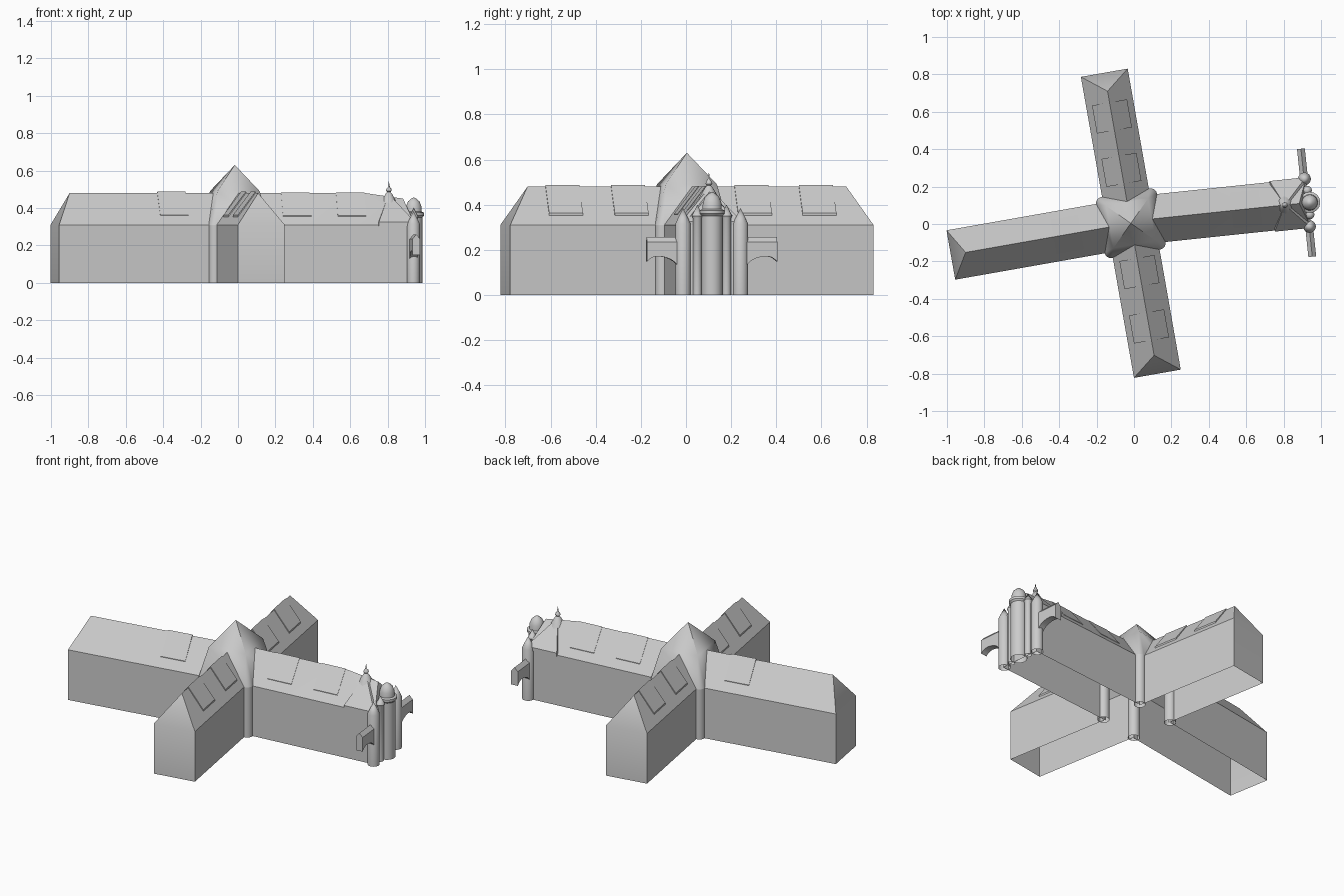
import bpy, bmesh, math
from mathutils import Vector

if "Cube" in bpy.data.objects:
    bpy.data.objects.remove(bpy.data.objects["Cube"])

stone = bpy.data.materials.new("grey_stone")
stone.diffuse_color = (0.6, 0.6, 0.6, 1)
stone.use_nodes = True
stone.node_tree.nodes["Principled BSDF"].inputs["Base Color"].default_value = stone.diffuse_color
C = (-0.017, 0.004)      # centre of the crossing
E = (-0.017, 0.015)      # origin of the east wing axis
EA = 6                   # east wing angle
WALL, RIDGE, HALF = 0.31, 0.48, 0.13


def finish(name, bm, origin=(0, 0), angle=0):
    bmesh.ops.recalc_face_normals(bm, faces=bm.faces)
    me = bpy.data.meshes.new(name)
    bm.to_mesh(me)
    bm.free()
    me.materials.append(stone)
    ob = bpy.data.objects.new(name, me)
    bpy.context.collection.objects.link(ob)
    ob.location = (origin[0], origin[1], 0)
    ob.rotation_euler.z = math.radians(angle)
    bpy.ops.object.select_all(action='DESELECT')
    ob.select_set(True)
    bpy.context.view_layer.objects.active = ob
    bpy.ops.object.shade_smooth_by_angle(angle=math.radians(35))
    return ob


def mesh(name, verts, faces, origin, angle):
    bm = bmesh.new()
    vs = [bm.verts.new(v) for v in verts]
    for f in faces:
        bm.faces.new([vs[i] for i in f])
    return finish(name, bm, origin, angle)


def lathe(name, profile, at, origin, angle, n=24):
    # round part from (radius, height) pairs
    bm = bmesh.new()
    rings = [[bm.verts.new((at[0] + r * math.cos(i * math.tau / n),
                            at[1] + r * math.sin(i * math.tau / n), z))
              for i in range(n)] for r, z in profile]
    for a, b in zip(rings, rings[1:]):
        for i in range(n):
            j = (i + 1) % n
            bm.faces.new((a[i], a[j], b[j], b[i]))
    bmesh.ops.remove_doubles(bm, verts=bm.verts, dist=1e-5)
    return finish(name, bm, origin, angle)


def wing(name, length, inset, end_z, half, origin, angle, bend=None):
    # open-bottomed walls with a hipped roof that starts in the valley
    bend = bend or (length - inset - 0.01)
    bz = RIDGE
    v = [(half, -half, 0), (length, -half, 0), (length, half, 0), (half, half, 0),
         (half, -half, WALL), (length, -half, WALL), (length, half, WALL), (half, half, WALL),
         (0, 0, RIDGE), (bend, 0, bz), (length - inset, 0, end_z)]
    f = [(0, 1, 5, 4), (1, 2, 6, 5), (2, 3, 7, 6),
         (4, 5, 9, 8), (5, 10, 9), (7, 8, 9, 6), (6, 9, 10), (5, 6, 10)]
    return mesh(name, v, f, origin, angle)


def skylight(name, u, origin, angle, lift=0.007):
    # folded panel sitting astride the ridge
    slope = (RIDGE - WALL) / HALF
    w, l = 0.095, 0.076
    top, low = RIDGE + lift, RIDGE + lift - slope * w
    v = []
    for x in (u - l, u + l):
        v += [(x, -w, low - 0.012), (x, -w, low), (x, 0, top), (x, w, low),
              (x, w, low - 0.012), (x, 0, top - 0.012)]
    f = [(i, (i + 1) % 6, (i + 1) % 6 + 6, i + 6) for i in range(6)]
    f += [(0, 1, 2, 5), (5, 2, 3, 4), (6, 7, 8, 11), (11, 8, 9, 10)]
    return mesh(name, v, f, origin, angle)


# Four wings
wing("north_wing", 0.817, 0.10, RIDGE, 0.127, C, 100)
wing("west_wing", 0.977, 0.08, RIDGE, 0.134, C, 190)
wing("south_wing", 0.817, 0.10, RIDGE, 0.127, C, 280)
wing("east_wing", 0.955, 0.05, 0.45, HALF, E, EA, bend=0.70)

# Roof panels
for name, origin, angle, spots in (("north", C, 100, (0.29, 0.58)), ("west", C, 190, (0.345,)),
                                   ("south", C, 280, (0.265, 0.56)), ("east", E, EA, (0.325, 0.62))):
    for k, u in enumerate(spots):
        skylight(f"{name}_roof_panel_{k}", u, origin, angle, 0.003 if name == "east" else 0.007)

# Crossing roof: hull from the four corner columns up to the pyramid
bm = bmesh.new()
for k in range(4):
    a = math.radians(45 + 90 * k)
    cx, cy = 0.187 * math.cos(a), 0.187 * math.sin(a)
    for i in range(16):
        t = i * math.tau / 16
        bm.verts.new((cx + 0.033 * math.cos(t), cy + 0.033 * math.sin(t), WALL))
    bm.verts.new((0.162 * math.cos(a), 0.162 * math.sin(a), 0.49))
bm.verts.new((0, 0, 0.63))
res = bmesh.ops.convex_hull(bm, input=bm.verts)
bm.normal_update()
bmesh.ops.delete(bm, geom=[f for f in bm.faces if f.normal.z < -0.9], context='FACES')
finish("crossing_roof", bm, C, 10)
for k in range(4):
    a = math.radians(45 + 90 * k)
    lathe(f"crossing_column_{k}", [(0.033, 0), (0.033, WALL)],
          (0.187 * math.cos(a), 0.187 * math.sin(a)), C, 10)

# East end: cross roof with a flared base and finial
X0, X1, XM, B, Z = 0.76, 0.955, 0.828, 0.136, 0.325
mesh("east_cross_roof",
     [(X0, -B, WALL - 0.005), (X1, -B, WALL - 0.005), (X1, B, WALL - 0.005), (X0, B, WALL - 0.005),
      (X0, -B, Z), (X1, -B, Z), (X1, B, Z), (X0, B, Z), (XM, 0, 0.475)],
     [(0, 1, 5, 4), (1, 2, 6, 5), (2, 3, 7, 6), (3, 0, 4, 7),
      (4, 5, 8), (5, 6, 8), (6, 7, 8), (7, 4, 8)], E, EA)
lathe("east_finial", [(0.06, 0.40), (0.035, 0.445), (0.018, 0.475), (0.009, 0.485), (0.015, 0.492),
                      (0.013, 0.503), (0.006, 0.51), (0, 0.545)], (XM, 0), E, EA, 16)

# East facade: central domed tower and corner columns
lathe("east_tower", [(0.047, 0), (0.047, 0.35), (0.056, 0.36), (0.056, 0.375), (0.043, 0.38),
                     (0.041, 0.41), (0.031, 0.435), (0.014, 0.45), (0, 0.457)], (0.962, 0), E, EA)
for side in (-1, 1):
    lathe(f"facade_column_{side + 1}", [(0.034, 0), (0.034, 0.315), (0.025, 0.335), (0, 0.385)],
          (0.947, side * 0.128), E, EA)
    lathe(f"inner_column_{side + 1}", [(0.02, 0), (0.02, 0.34), (0.025, 0.35), (0, 0.40)],
          (0.955, side * 0.065), E, EA, 16)

# Arched side arms with a gabled top
N = 12
for side in (-1, 1):
    bm = bmesh.new()
    y0, y1, xc, w = 0.145, 0.29, 0.945, 0.021
    rows = []
    for i in range(N + 1):
        t = i / N
        s = min(1, max(0, (t - 0.05) / 0.9))
        low = 0.12 + 0.028 * t + 0.035 * math.sqrt(max(0, 1 - (2 * s - 1) ** 2))
        y = side * (y0 + (y1 - y0) * t)
        rows.append([bm.verts.new(p) for p in ((xc - w, y, low), (xc + w, y, low), (xc + w, y, 0.235),
                                               (xc, y, 0.258), (xc - w, y, 0.235))])
    for a, b in zip(rows, rows[1:]):
        for i in range(5):
            j = (i + 1) % 5
            bm.faces.new((a[i], a[j], b[j], b[i]))
    bm.faces.new(rows[0])
    bm.faces.new(rows[-1])
    finish(f"side_arm_{side + 1}", bm, E, EA)
